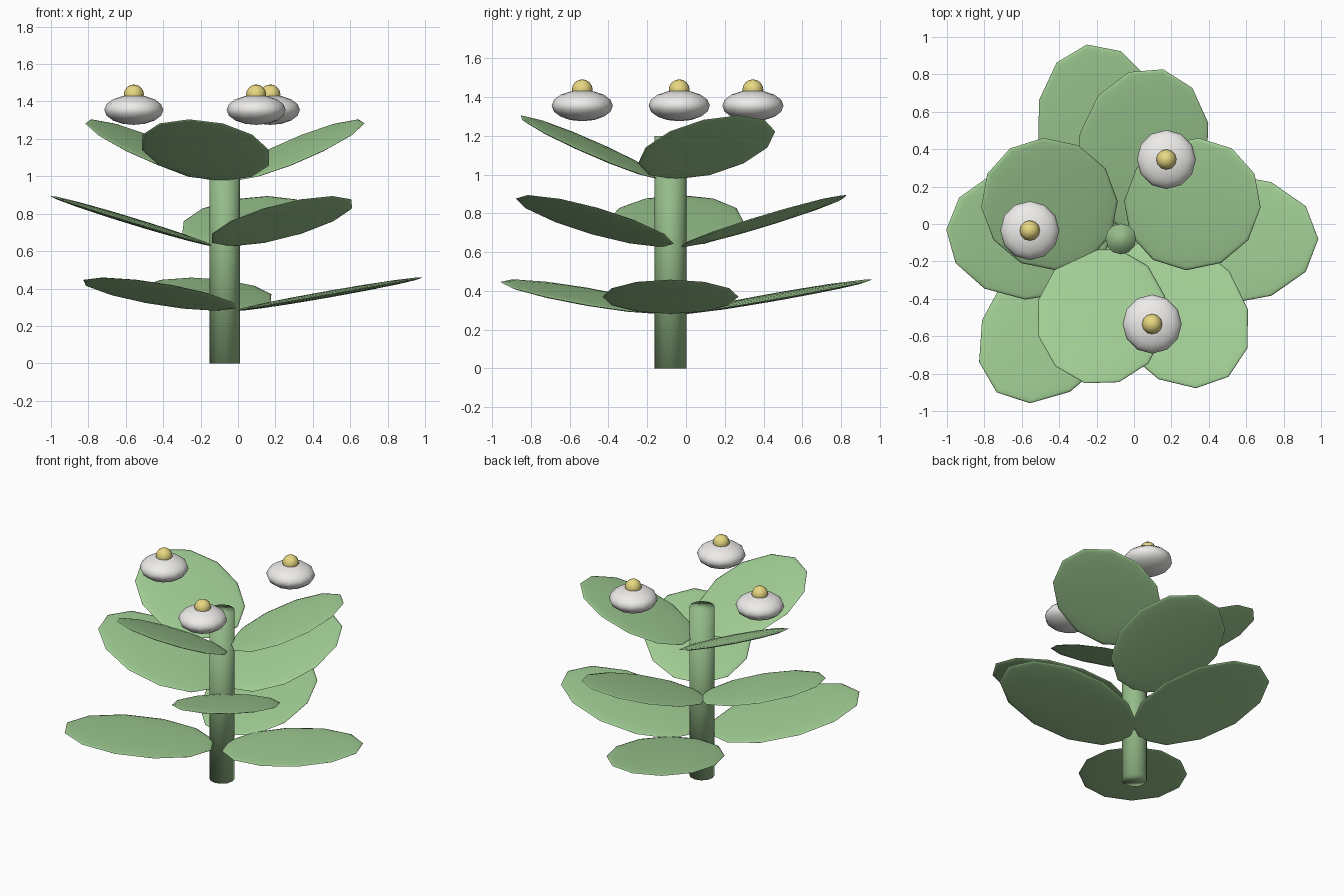
import bpy
from math import radians, cos, sin

if "Cube" in bpy.data.objects:
    bpy.data.objects.remove(bpy.data.objects["Cube"])

STEM_X, STEM_Y = -0.07, -0.08


def material(name, rgb):
    m = bpy.data.materials.new(name)
    m.diffuse_color = (*rgb, 1)
    m.use_nodes = True
    m.node_tree.nodes["Principled BSDF"].inputs["Base Color"].default_value = m.diffuse_color
    return m


leaf_green = material("leaf_green", (0.36, 0.62, 0.30))
stem_green = material("stem_green", (0.30, 0.50, 0.25))
petal_white = material("petal_white", (0.85, 0.84, 0.82))
center_yellow = material("center_yellow", (0.80, 0.68, 0.22))


def finish(name, mat):
    ob = bpy.context.object
    ob.name = name
    ob.data.materials.append(mat)
    bpy.ops.object.shade_smooth()
    return ob


def ellipsoid(name, loc, scale, mat, rot=(0, 0, 0)):
    bpy.ops.mesh.primitive_uv_sphere_add(segments=12, ring_count=8, radius=1,
                                         location=loc, rotation=rot)
    bpy.context.object.scale = scale
    return finish(name, mat)


# Stem
bpy.ops.mesh.primitive_cylinder_add(vertices=12, radius=0.082, depth=1.2,
                                    location=(STEM_X, STEM_Y, 0.6))
finish("stem", stem_green)

# Three tiers of leaves: centre height, half length, upward tilt, headings
tiers = [
    (0.37, 0.508, 10, (0, 100, 231)),
    (0.76, 0.460, 17, (76, 177, 308)),
    (1.14, 0.405, 24, (26, 154, 256)),
]
for t, (z, half, tilt, headings) in enumerate(tiers, 1):
    reach = 0.055 + half * cos(radians(tilt))
    for i, heading in enumerate(headings, 1):
        h = radians(heading)
        ellipsoid(f"leaf_tier{t}_{i}",
                  (STEM_X + reach * cos(h), STEM_Y + reach * sin(h), z),
                  (half, 0.35, 0.018), leaf_green,
                  (0, -radians(tilt), h))

# Flowers hovering above the top leaves
for i, (x, y) in enumerate([(-0.557, -0.035), (0.173, 0.345), (0.097, -0.535)], 1):
    ellipsoid(f"flower_{i}", (x, y, 1.355), (0.158, 0.158, 0.08), petal_white)
    ellipsoid(f"flower_center_{i}", (x, y, 1.437), (0.054, 0.054, 0.054), center_yellow)
